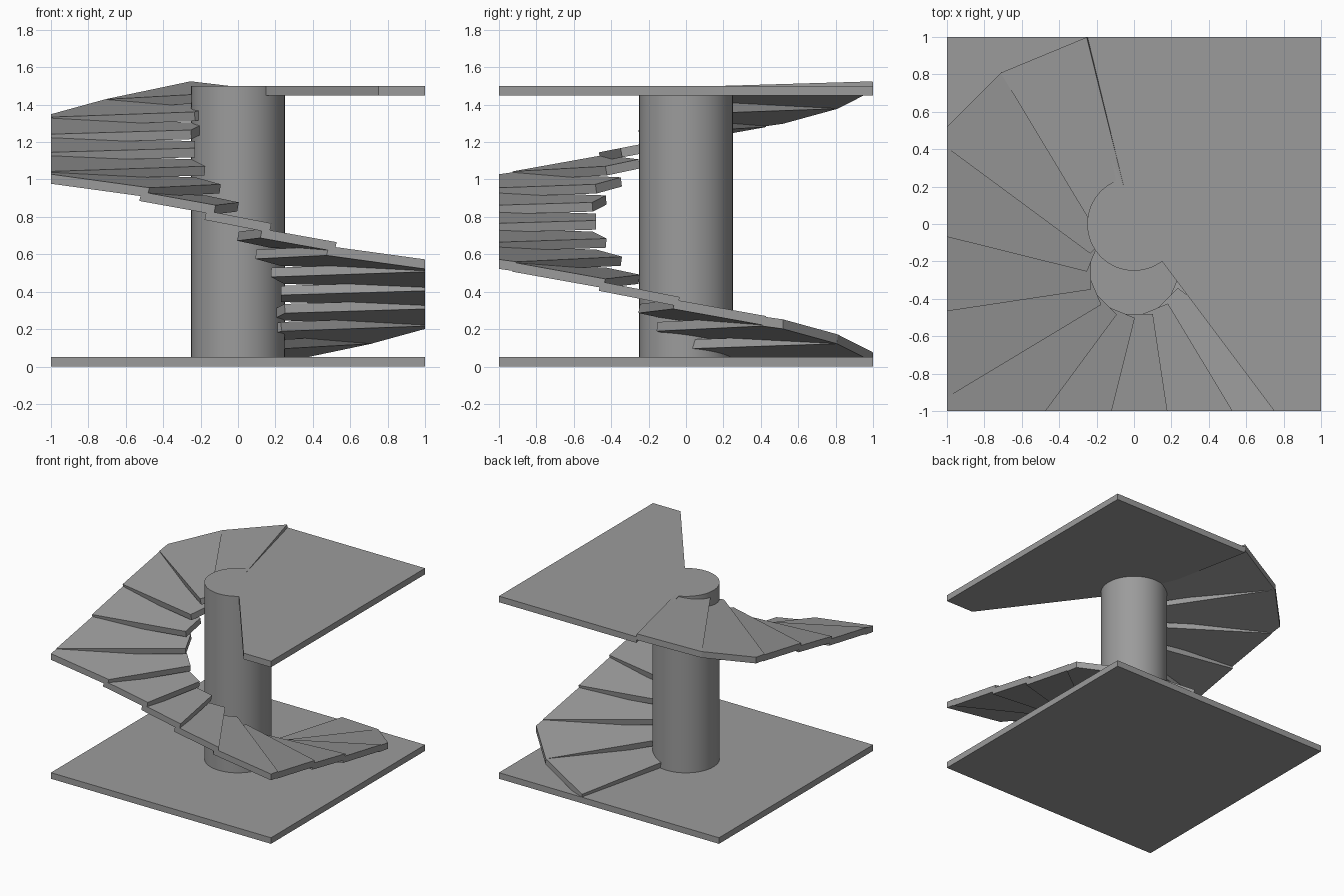
import bpy, bmesh
from math import radians, sin, cos, atan2
from mathutils import Matrix, Vector

cube = bpy.data.objects.get("Cube")
if cube:
    bpy.data.objects.remove(cube, do_unlink=True)

grey = bpy.data.materials.new("stone grey")
grey.use_nodes = True
colour = (0.33, 0.33, 0.33, 1)
grey.diffuse_color = colour
grey.node_tree.nodes["Principled BSDF"].inputs["Base Color"].default_value = colour

THICK = 0.05
STEPS = 15
SECTOR = radians(22.5)
RISE = 1.45 / STEPS
HUB = Vector((0, -0.25, 0))          # axis of the stair, in front of the column


def prism(outline, z0, z1):
    """Extrude a flat outline between two heights."""
    bm = bmesh.new()
    face = bm.faces.new([bm.verts.new((x, y, z0)) for x, y in outline])
    top = bmesh.ops.extrude_face_region(bm, geom=[face])["geom"]
    verts = [v for v in top if isinstance(v, bmesh.types.BMVert)]
    bmesh.ops.translate(bm, vec=(0, 0, z1 - z0), verts=verts)
    return bm


def clip(bm):
    """Trim to the square plan and close the cuts."""
    for n in ((1, 0, 0), (-1, 0, 0), (0, 1, 0), (0, -1, 0)):
        n = Vector(n)
        cut = bmesh.ops.bisect_plane(bm, geom=bm.verts[:] + bm.edges[:] + bm.faces[:],
                                     plane_co=n, plane_no=n, clear_outer=True)["geom_cut"]
        edges = [e for e in cut if isinstance(e, bmesh.types.BMEdge) and e.is_boundary]
        if edges:
            bmesh.ops.contextual_create(bm, geom=edges)


def finish(bm, name):
    bmesh.ops.recalc_face_normals(bm, faces=bm.faces[:])
    mesh = bpy.data.meshes.new(name)
    bm.to_mesh(mesh)
    bm.free()
    mesh.materials.append(grey)
    obj = bpy.data.objects.new(name, mesh)
    bpy.context.collection.objects.link(obj)
    return obj


# Floor slab and the upper landing with its stairwell opening
finish(prism([(-1, -1), (1, -1), (1, 1), (-1, 1)], 0, THICK), "floor_slab")
finish(prism([(0.75, -1), (1, -1), (1, 1), (-0.25, 1), (-0.05, 0), (0, 0)],
             1.45, 1.5), "upper_landing")

# Round column
bm = bmesh.new()
bmesh.ops.create_cone(bm, cap_ends=True, segments=64, radius1=0.25, radius2=0.25,
                      depth=1.5, matrix=Matrix.Translation((0, 0, 0.75)))
column = finish(bm, "column")
bpy.context.view_layer.objects.active = column
column.select_set(True)
bpy.ops.object.shade_smooth_by_angle(angle=radians(30))
column.select_set(False)

# Tilted wedge steps climbing clockwise around the hub
outer_r = 1.25
outer_half = 1.275 * sin(SECTOR / 2)
inner_r, inner_half = 0.25 * cos(SECTOR), 0.25 * sin(SECTOR)
tilt = atan2(RISE, 2 * outer_half)
stretch = 1 / cos(tilt)
a, b = inner_half * stretch, outer_half * stretch
for i in range(STEPS):
    bm = prism([(inner_r, -a), (outer_r, -b), (outer_r, b), (inner_r, a)],
               -THICK / 2, THICK / 2)
    angle = radians(90) - SECTOR * (i + 1)
    height = Vector((0, 0, THICK + (i + 0.5) * RISE))
    bm.transform(Matrix.Translation(HUB + height)
                 @ Matrix.Rotation(angle, 4, 'Z')
                 @ Matrix.Rotation(-tilt, 4, 'X'))
    clip(bm)
    finish(bm, f"step_{i + 1}")
